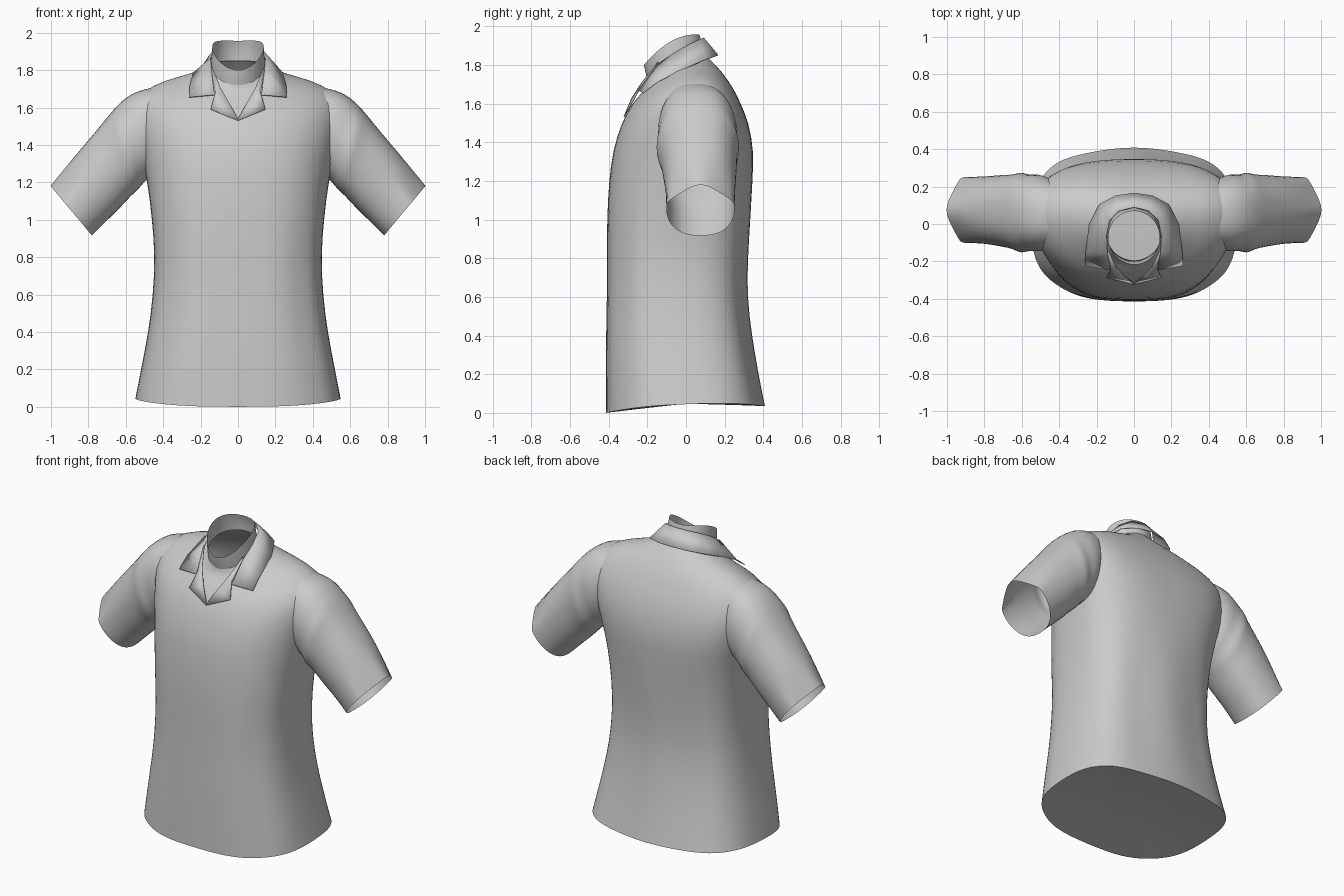
import bpy, bmesh, math
from mathutils import Vector

cube = bpy.data.objects.get("Cube")
if cube:
    bpy.data.objects.remove(cube, do_unlink=True)

grey = bpy.data.materials.new("grey cloth")
grey.use_nodes = True
grey.diffuse_color = (0.6, 0.6, 0.6, 1)
grey.node_tree.nodes["Principled BSDF"].inputs["Base Color"].default_value = (0.6, 0.6, 0.6, 1)


def loft(name, rings, closed=True, angle=60, subdiv=0, thick=0):
    """Skin a list of point rows with quads."""
    bm = bmesh.new()
    rows = [[bm.verts.new(p) for p in ring] for ring in rings]
    count = len(rows[0])
    for a, b in zip(rows, rows[1:]):
        for i in range(count if closed else count - 1):
            j = (i + 1) % count
            bm.faces.new((a[i], a[j], b[j], b[i]))
    bmesh.ops.remove_doubles(bm, verts=bm.verts, dist=0.0005)
    bmesh.ops.recalc_face_normals(bm, faces=bm.faces)
    mesh = bpy.data.meshes.new(name)
    bm.to_mesh(mesh)
    bm.free()
    obj = bpy.data.objects.new(name, mesh)
    bpy.context.collection.objects.link(obj)
    mesh.materials.append(grey)
    bpy.ops.object.select_all(action="DESELECT")
    obj.select_set(True)
    bpy.context.view_layer.objects.active = obj
    bpy.ops.object.shade_smooth_by_angle(angle=math.radians(angle))
    if thick:
        mod = obj.modifiers.new("thickness", "SOLIDIFY")
        mod.thickness = thick
        mod.offset = 0
    if subdiv:
        mod = obj.modifiers.new("smoothing", "SUBSURF")
        mod.levels = mod.render_levels = subdiv


def power(value, n):
    return math.copysign(abs(value) ** (2 / n), value)


def body_ring(w, zs, yf, zf, yb, zb, n, shift, fold, sides=40):
    """Tilted superellipse: half width, side height, front and back points."""
    points = []
    for i in range(sides):
        t = math.tau * i / sides
        c, s = power(math.cos(t), n), power(math.sin(t), n)
        side = math.cos(t) ** 2
        y = (yf + yb) / 2 + s * (yb - yf) / 2 + shift * side
        z = (zf + zb) / 2 + s * (zb - zf) / 2 + (zs - (zf + zb) / 2) * side
        # soft vertical folds across the back and beside the front
        if s > 0:
            y += fold * math.cos(7 * c) * s
        else:
            y += fold * math.exp(-((abs(c) - 0.75) / 0.12) ** 2)
        points.append((w * c, y, z))
    return points


# Torso from hem to neckline
torso = [
    (.55, .045, -.415, 0, .405, .035, 2.75, 0, .008),
    (.52, .2, -.415, .2, .37, .2, 2.75, 0, .01),
    (.48, .4, -.415, .4, .335, .4, 2.75, 0, .012),
    (.455, .6, -.41, .6, .31, .6, 2.75, 0, .012),
    (.445, .8, -.41, .8, .315, .8, 2.75, 0, .01),
    (.46, 1, -.41, 1, .33, 1, 2.7, 0, .006),
    (.485, 1.2, -.40, 1.2, .345, 1.2, 2.6, .02, 0),
    (.52, 1.37, -.38, 1.36, .352, 1.36, 2.6, .05, 0),
    (.55, 1.52, -.335, 1.5, .325, 1.5, 2.5, .06, 0),
    (.56, 1.64, -.29, 1.585, .285, 1.6, 2.2, .06, 0),
    (.46, 1.722, -.245, 1.64, .24, 1.69, 2, .05, 0),
    (.33, 1.758, -.212, 1.675, .19, 1.76, 2, .03, 0),
    (.22, 1.78, -.198, 1.705, .14, 1.815, 2, 0, 0),
    (.145, 1.82, -.195, 1.73, .09, 1.86, 2, 0, 0),
]
hem = body_ring(*torso[0])
loft("shirt_body", [body_ring(*row) for row in torso], subdiv=1)

# Surface closing the hem
loft("hem_cap", [hem, [(0, 0, .05)] * len(hem)], subdiv=1)

# Upright neck band
band = [(.145, 1.81, -.20, 1.72, .09, 1.85, 2, 0, 0),
        (.142, 1.87, -.212, 1.765, .085, 1.91, 2, 0, 0),
        (.138, 1.925, -.218, 1.80, .07, 1.957, 2, 0, 0)]
loft("neck_band", [body_ring(*row) for row in band], subdiv=1)

# Sleeves: top x, top z, bottom x, bottom z, centre y, half depth
sleeve = [
    (.42, 1.71, .40, 1.36, .05, .17),
    (.48, 1.706, .42, 1.30, .055, .19),
    (.565, 1.682, .465, 1.225, .06, .212),
    (.63, 1.63, .50, 1.205, .06, .20),
    (.665, 1.592, .535, 1.155, .06, .222),
    (.70, 1.55, .57, 1.13, .065, .20),
    (.76, 1.475, .63, 1.06, .07, .195),
    (.88, 1.335, .70, .995, .075, .18),
    (1.01, 1.19, .78, .915, .075, .178),
]


def sleeve_ring(xt, zt, xb, zb, yc, depth, mirror, last, sides=24):
    top, low = Vector((xt, yc, zt)), Vector((xb, yc, zb))
    points = []
    for i in range(sides):
        t = math.tau * i / sides
        up = math.cos(t)
        # the cuff comes to a soft crease on top
        if last and up > .3:
            up = 1 - abs(math.sin(t)) * .75
        p = (top + low) / 2 + (top - low) / 2 * up
        p.y += depth * power(math.sin(t), 2.5)
        points.append((p.x * mirror, p.y, p.z))
    return points


for label, mirror in (("left", 1), ("right", -1)):
    rings = [sleeve_ring(*row, mirror, row is sleeve[-1]) for row in sleeve]
    loft(label + "_sleeve", rings, subdiv=1)

# Folded collar: neck edge paired with outer edge, back centre to front tip
collar_in = [(0, .09, 1.94), (.08, .07, 1.932), (.13, .02, 1.908),
             (.146, -.06, 1.862), (.142, -.15, 1.80), (.125, -.245, 1.668)]
collar_out = [(0, .165, 1.85), (.10, .15, 1.845), (.185, .105, 1.83),
              (.238, 0, 1.785), (.257, -.145, 1.715), (.262, -.222, 1.655)]


def both_sides(edge):
    return [(-x, y, z) for x, y, z in reversed(edge) if x > 0] + edge


loft("collar", [both_sides(collar_in), both_sides(collar_out)],
     closed=False, thick=.006)

# Lapels: the V edge paired with the outer edge, down to the bottom of the V
lapel_in = [(.138, -.145, 1.815), (.095, -.228, 1.71), (.05, -.28, 1.63), (0, -.318, 1.54)]
lapel_out = [(.142, -.15, 1.80), (.122, -.238, 1.68), (.146, -.286, 1.59), (0, -.322, 1.53)]
for label, mirror in (("left", 1), ("right", -1)):
    rows = [[(x * mirror, y, z) for x, y, z in edge] for edge in (lapel_in, lapel_out)]
    loft(label + "_lapel", rows, closed=False, thick=.004)
